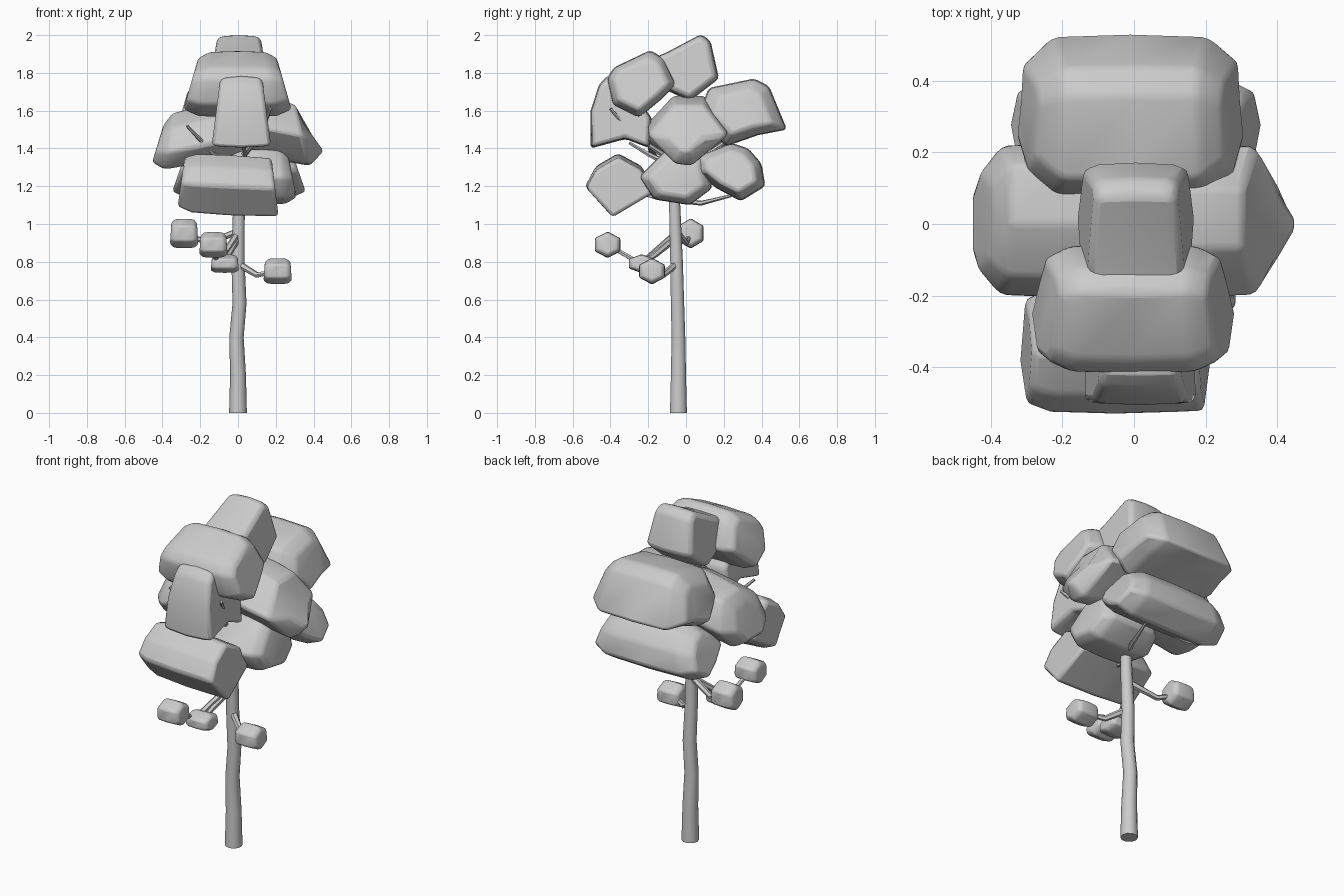
import bpy, bmesh, math
from mathutils import Vector

if "Cube" in bpy.data.objects:
    bpy.data.objects.remove(bpy.data.objects["Cube"])

GREY = bpy.data.materials.new("plain grey")
GREY.use_nodes = True
colour = (0.6, 0.6, 0.6, 1)
GREY.diffuse_color = colour
GREY.node_tree.nodes["Principled BSDF"].inputs["Base Color"].default_value = colour


def finish(obj, angle):
    bpy.ops.object.select_all(action='DESELECT')
    obj.select_set(True)
    bpy.context.view_layer.objects.active = obj
    bpy.ops.object.shade_smooth_by_angle(angle=math.radians(angle))


def add_mesh(name, bm):
    bmesh.ops.recalc_face_normals(bm, faces=bm.faces)
    mesh = bpy.data.meshes.new(name)
    bm.to_mesh(mesh)
    bm.free()
    mesh.materials.append(GREY)
    obj = bpy.data.objects.new(name, mesh)
    bpy.context.collection.objects.link(obj)
    return obj


def loft(bm, rings):
    for a, b in zip(rings, rings[1:]):
        for i in range(len(a)):
            j = (i + 1) % len(a)
            bm.faces.new((a[i], a[j], b[j], b[i]))
    bm.faces.new(rings[0])
    bm.faces.new(rings[-1])


def clump(name, x0, x1, profile, top=0.8, slope=0.0, ends=(0.72, 0.72), soft=0.018):
    """Side profile (y, z) lofted across x; narrows to `top`, leans by `slope`."""
    bm = bmesh.new()
    cy, cz = (sum(p[k] for p in profile) / len(profile) for k in (0, 1))
    low, high = min(p[1] for p in profile), max(p[1] for p in profile)
    mid, half = (x0 + x1) / 2, (x1 - x0) / 2
    rings = []
    for t, s in ((-1, ends[0]), (-0.72, 0.97), (0, 1), (0.72, 0.97), (1, ends[1])):
        ring = []
        for y, z in profile:
            width = 1 + (top - 1) * (z - low) / (high - low)
            dx = t * half * width
            ring.append(bm.verts.new((mid + dx, cy + (y - cy) * s,
                                      cz + (z - cz) * s + slope * dx)))
        rings.append(ring)
    loft(bm, rings)
    obj = add_mesh(name, bm)
    bevel = obj.modifiers.new("soft edges", 'BEVEL')
    bevel.width, bevel.segments = soft, 2
    bevel.angle_limit = math.radians(20)
    finish(obj, 50)


def limb(name, points, sides=8):
    """Tapered tube through (x, y, z, radius) points."""
    bm = bmesh.new()
    rings = []
    for i, p in enumerate(points):
        a, b = points[max(i - 1, 0)], points[min(i + 1, len(points) - 1)]
        turn = Vector((0, 0, 1)).rotation_difference(Vector(b[:3]) - Vector(a[:3]))
        rings.append([bm.verts.new(Vector(p[:3]) + turn @ Vector(
            (p[3] * math.cos(k * math.tau / sides), p[3] * math.sin(k * math.tau / sides), 0)))
            for k in range(sides)])
    loft(bm, rings)
    finish(add_mesh(name, bm), 50)


# Leaf clumps, from the crown down
clump("crown_clump", -0.16, 0.17, [(-0.17, 1.88), (-0.1, 1.91), (0.08, 2.005), (0.13, 1.97), (0.175, 1.77),
                                   (0.02, 1.65), (-0.15, 1.73)], 0.7, ends=(0.88, 0.88))
clump("upper_front_clump", -0.29, 0.285, [(-0.42, 1.77), (-0.38, 1.83), (-0.19, 1.92), (-0.12, 1.88),
                                          (-0.05, 1.74), (-0.13, 1.66), (-0.25, 1.56), (-0.39, 1.63)],
      0.72, ends=(0.78, 0.78))
clump("front_drop_clump", -0.14, 0.175, [(-0.41, 1.79), (-0.46, 1.74), (-0.505, 1.6), (-0.505, 1.4), (-0.32, 1.45),
                                         (-0.19, 1.4), (-0.18, 1.56), (-0.27, 1.68)], 0.7, ends=(0.93, 0.93))
clump("upper_back_clump", -0.33, 0.31, [(0.12, 1.72), (0.36, 1.77), (0.44, 1.73), (0.535, 1.5),
                                        (0.38, 1.47), (0.21, 1.41), (0.06, 1.57)], 0.8, ends=(0.62, 0.66))
clump("middle_left_clump", -0.08, 0.455, [(-0.21, 1.5), (-0.07, 1.66), (0.1, 1.66), (0.23, 1.5),
                                          (0.03, 1.34), (-0.06, 1.35)], 0.6, -0.2, (0.9, 0.4))
clump("middle_right_clump", -0.455, 0.03, [(-0.21, 1.41), (-0.15, 1.54), (0.0, 1.62), (0.17, 1.6),
                                           (0.23, 1.44), (0.12, 1.32), (-0.12, 1.32)], 0.75, 0.2, (0.62, 0.9))
clump("lower_back_clump", -0.35, 0.36, [(0.06, 1.36), (0.24, 1.43), (0.33, 1.4), (0.4, 1.32),
                                        (0.42, 1.2), (0.29, 1.12), (0.16, 1.19), (0.05, 1.28)], 0.78)
clump("lower_middle_clump", -0.1, 0.31, [(-0.25, 1.25), (-0.1, 1.4), (0.1, 1.35), (0.14, 1.19),
                                         (0.02, 1.1), (-0.17, 1.13)], 0.8)
clump("lower_front_clump", -0.32, 0.215, [(-0.535, 1.2), (-0.48, 1.3), (-0.36, 1.37), (-0.23, 1.3),
                                          (-0.17, 1.17), (-0.39, 1.04)], 0.86, -0.05, (0.82, 0.95))

# Trunk
limb("trunk", [(0, -0.04, 0, 0.047), (0, -0.04, 0.2, 0.042), (-0.008, -0.04, 0.4, 0.038),
               (0.008, -0.045, 0.58, 0.037), (0, -0.05, 0.8, 0.035), (0.005, -0.06, 1.1, 0.031),
               (0, -0.06, 1.4, 0.026), (0, -0.05, 1.65, 0.022)], 10)

# Hexagonal seed pods on their twigs: start height, elbow, pod centre, half height
pods = {
    "right_pod": (0.96, (-0.16, 0.0, 0.9), (-0.285, 0.025, 0.95), 0.08),
    "front_pod": (0.95, (-0.11, -0.24, 0.79), (-0.13, -0.415, 0.89), 0.07),
    "inner_pod": (0.93, (-0.05, -0.16, 0.84), (-0.07, -0.235, 0.79), 0.05),
    "left_pod": (0.79, (0.1, -0.12, 0.73), (0.21, -0.18, 0.75), 0.07),
}
for name, (z, elbow, centre, r) in pods.items():
    x, y, pz = centre
    hexagon = [(y + 0.078 * math.sin(k * math.pi / 3), pz + r * math.cos(k * math.pi / 3))
               for k in range(6)]
    clump(name, x - 0.075, x + 0.075, hexagon, 0.9, ends=(0.72, 0.72), soft=0.008)
    limb(name + "_twig", [(0, -0.05, z, 0.02), (*elbow, 0.016), (*centre, 0.012)], 6)

# Branches carrying the leaf clumps: start height, elbow and end point
branches = [
    (1.13, (0.08, 0.08, 1.11), (0.12, 0.24, 1.15)),
    (1.28, (0.15, 0.0, 1.37), (0.35, 0.05, 1.37)),
    (1.3, (-0.12, -0.14, 1.36), (-0.27, -0.25, 1.52)),
    (1.3, (0.04, -0.2, 1.37), (0.02, -0.3, 1.43)),
    (1.25, (0.05, 0.1, 1.36), (0.03, 0.26, 1.47)),
    (1.15, (-0.05, -0.15, 1.14), (-0.08, -0.3, 1.18)),
    (1.33, (0.12, -0.28, 1.47), (0.17, -0.4, 1.61)),
]
for i, (z, elbow, end) in enumerate(branches):
    limb(f"branch_{i + 1}", [(0, -0.06, z, 0.016), (*elbow, 0.013), (*end, 0.008)], 6)
